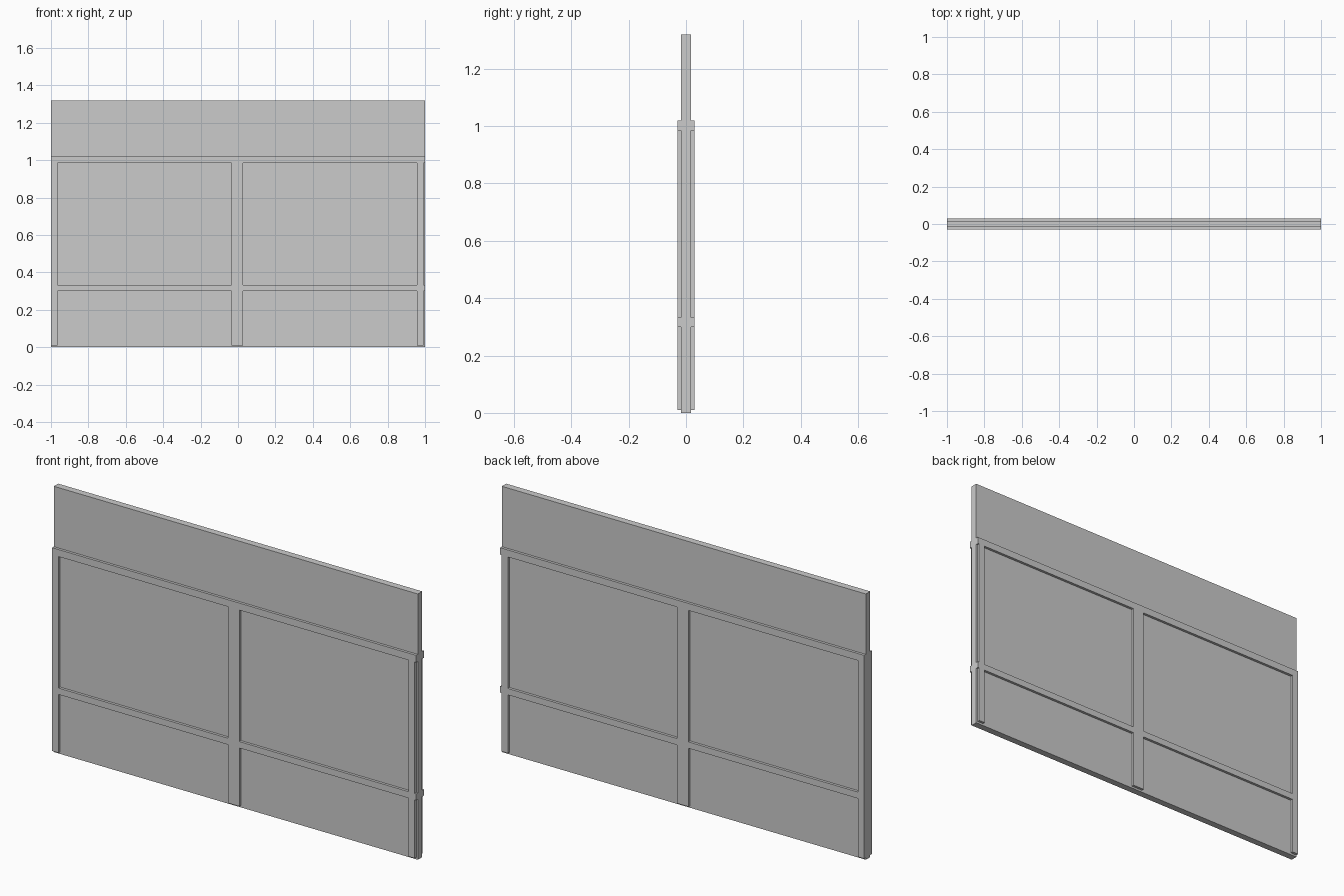
import bpy

cube = bpy.data.objects.get("Cube")
if cube:
    bpy.data.objects.remove(cube, do_unlink=True)

# One plain grey for the whole wall
grey = bpy.data.materials.new("plain grey")
grey.use_nodes = True
colour = (0.6, 0.6, 0.6, 1)
grey.diffuse_color = colour
grey.node_tree.nodes["Principled BSDF"].inputs["Base Color"].default_value = colour

PANEL = 0.017   # half thickness of the board
FRAME = 0.03    # half thickness of the frame


def box(name, x0, x1, z0, z1, y0, y1):
    bpy.ops.mesh.primitive_cube_add(
        size=1, location=((x0 + x1) / 2, (y0 + y1) / 2, (z0 + z1) / 2))
    obj = bpy.context.object
    obj.name = name
    obj.scale = (x1 - x0, y1 - y0, z1 - z0)
    bpy.ops.object.transform_apply(location=False, rotation=False, scale=True)
    obj.data.materials.append(grey)
    return obj


# Board through the full height
box("wall_panel", -1, 1, 0, 1.32, -PANEL, PANEL)

# Raised frame on both faces: rails run the full width, stiles fit between
rails = {"top_rail": (0.985, 1.02), "middle_rail": (0.3, 0.332)}
stiles = {"right_stile": (-1, -0.965),
          "centre_stile": (-0.035, 0.028),
          "left_stile": (0.958, 0.992)}
spans = {"lower": (0.01, 0.3), "upper": (0.332, 0.985)}

for side, y0, y1 in (("front", -FRAME, -PANEL), ("back", PANEL, FRAME)):
    for name, (z0, z1) in rails.items():
        box(f"{side}_{name}", -1, 1, z0, z1, y0, y1)
    for name, (x0, x1) in stiles.items():
        for span, (z0, z1) in spans.items():
            box(f"{side}_{span}_{name}", x0, x1, z0, z1, y0, y1)
